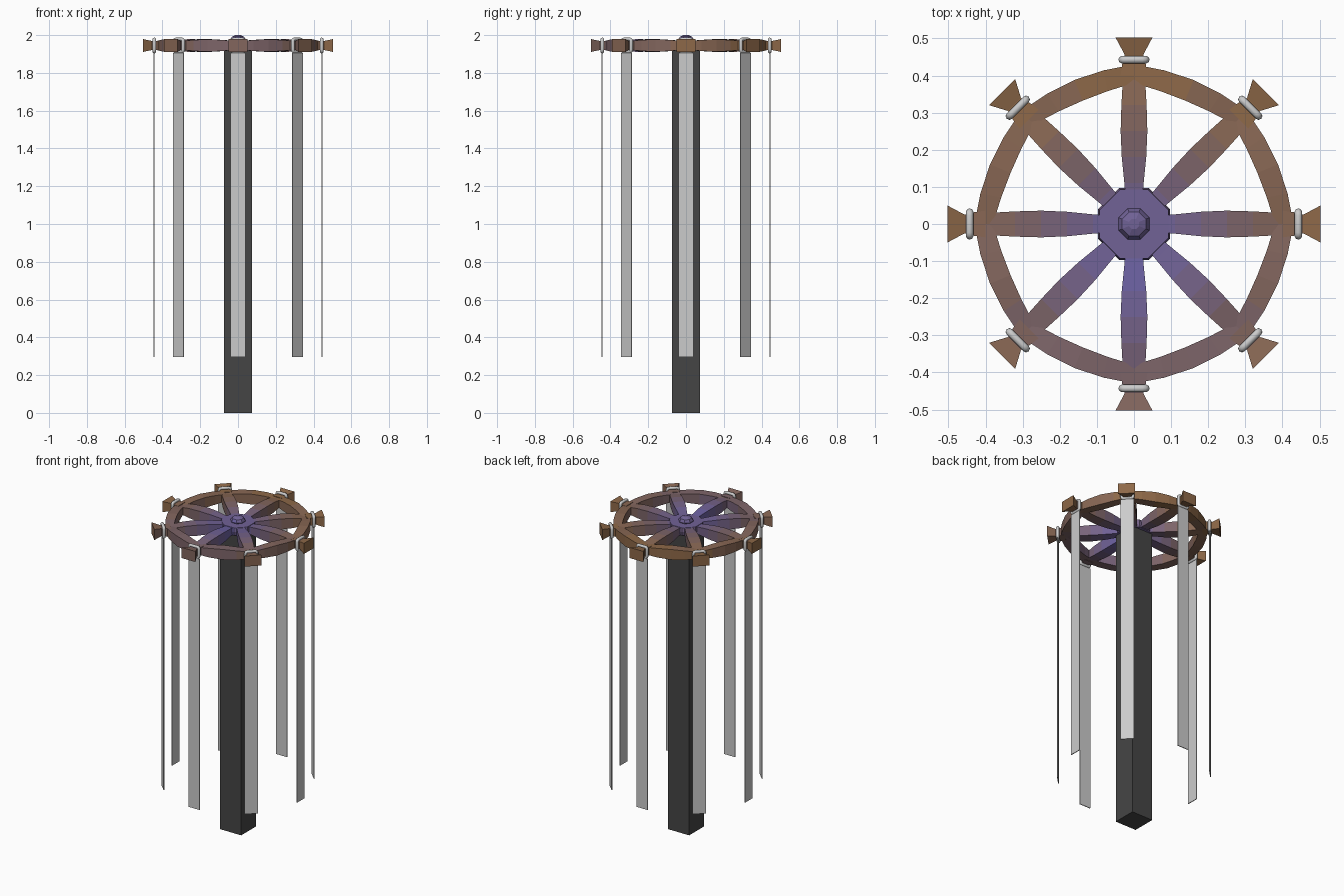
import bpy, bmesh
from math import sin, cos, pi, hypot
from mathutils import Matrix, Vector

if "Cube" in bpy.data.objects:
    bpy.data.objects.remove(bpy.data.objects["Cube"])

ZC = 1.945          # height of the wheel plane
N = 8               # spokes and hangers


def material(name, rgb):
    m = bpy.data.materials.new(name)
    m.diffuse_color = (*rgb, 1)
    m.use_nodes = True
    m.node_tree.nodes["Principled BSDF"].inputs["Base Color"].default_value = m.diffuse_color
    return m


# Violet-to-brown fade in eight steps
VIOLET, BROWN = Vector((0.15, 0.12, 0.36)), Vector((0.27, 0.14, 0.065))
MAUVE = Vector((0.21, 0.13, 0.13))
fade = []
for i in range(8):
    t = i / 7
    c = VIOLET.lerp(MAUVE, t / 0.6) if t < 0.6 else MAUVE.lerp(BROWN, (t - 0.6) / 0.4)
    fade.append(material(f"fade_{i}", c))
dark = material("dark_grey", (0.06, 0.06, 0.06))


def make(name, bm):
    bmesh.ops.recalc_face_normals(bm, faces=bm.faces)
    me = bpy.data.meshes.new(name)
    bm.to_mesh(me)
    bm.free()
    ob = bpy.data.objects.new(name, me)
    bpy.context.collection.objects.link(ob)
    return ob


def paint(ob):
    """Pick a fade step for each face by its distance from the hub."""
    for m in fade:
        ob.data.materials.append(m)
    for p in ob.data.polygons:
        d = hypot(p.center.x, p.center.y + 0.1)
        p.material_index = min(7, int(d / 0.55 * 8))


def loft(name, rings, closed=False, cap=True):
    """Skin a list of equal-length point rings."""
    bm = bmesh.new()
    vs = [[bm.verts.new(p) for p in r] for r in rings]
    n = len(vs[0])
    pairs = list(zip(vs, vs[1:])) + ([(vs[-1], vs[0])] if closed else [])
    for a, b in pairs:
        for k in range(n):
            bm.faces.new((a[k], a[(k + 1) % n], b[(k + 1) % n], b[k]))
    if cap and not closed:
        bm.faces.new(vs[0])
        bm.faces.new(vs[-1])
    return make(name, bm)


def beam(name, stations, ang):
    """Rectangular bar along a radius: (radius, half width, half height)."""
    rot = Matrix.Rotation(ang, 3, 'Z')
    ob = loft(name, [[rot @ Vector((r, sy * w, ZC + sz * h))
                      for sy, sz in ((-1, -1), (1, -1), (1, 1), (-1, 1))]
                     for r, w, h in stations])
    paint(ob)


def octagons(name, levels):
    """Stack of octagons: (radius, height)."""
    ob = loft(name, [[(r * cos((k + .5) * pi / 4), r * sin((k + .5) * pi / 4), z)
                      for k in range(8)] for r, z in levels])
    paint(ob)


def box(name, size, loc, ang=0):
    bm = bmesh.new()
    bmesh.ops.create_cube(bm, size=1, matrix=Matrix.Rotation(ang, 4, 'Z')
                          @ Matrix.Translation(loc) @ Matrix.Diagonal((*size, 1)))
    return make(name, bm)


# Post
post = box("post", (0.15, 0.15, 1.92), (0, 0, 0.96))
post.data.materials.append(dark)

# Hub and cap
octagons("hub", [(0.1, ZC - 0.025), (0.105, ZC), (0.1, ZC + 0.025)])
octagons("hub_cap", [(0.038, 1.96), (0.045, 1.975), (0.035, 1.992), (0.015, 2.0)])

# Rim: eight swelling segments, pinched at the spokes
section = [(0.430, 0.380, 0.022), (0.422, 0.365, 0.029),
           (0.420, 0.360, 0.033), (0.422, 0.365, 0.029)]
rings = []
for i in range(N * 4):
    a = i * 2 * pi / (N * 4)
    ro, ri, h = section[i % 4]
    rings.append([(r * cos(a), r * sin(a), ZC + z)
                  for r, z in ((ri, -h), (ro, -h), (ro, h), (ri, h))])
paint(loft("rim", rings, closed=True))

for i in range(N):
    a = i * 2 * pi / N
    # Spoke
    beam(f"spoke_{i}", [(0.06, 0.022, 0.02), (0.11, 0.026, 0.024), (0.18, 0.033, 0.031),
                        (0.25, 0.036, 0.034), (0.32, 0.034, 0.031), (0.39, 0.03, 0.022)], a)
    # Flared handle outside the rim
    beam(f"handle_{i}", [(0.40, 0.036, 0.026), (0.43, 0.032, 0.025),
                         (0.456, 0.025, 0.024), (0.503, 0.05, 0.034)], a)
    # Square band with a round section around the handle neck
    rot = Matrix.Rotation(a, 3, 'Z')
    band = []
    for sy, sz in ((-1, -1), (1, -1), (1, 1), (-1, 1)):
        for q in range(4):
            t = q * pi / 6 + {(1, 1): 0, (-1, 1): pi / 2,
                              (-1, -1): pi, (1, -1): 1.5 * pi}[(sy, sz)]
            ring = []
            for k in range(8):
                u = k * pi / 4
                d = 0.01 + 0.009 * cos(u)
                ring.append(rot @ Vector((0.443 + 0.01 * sin(u),
                                          sy * 0.023 + d * cos(t),
                                          ZC + sz * 0.023 + d * sin(t))))
            band.append(ring)
    ob = loft(f"band_{i}", band, closed=True)
    ob.data.shade_smooth()
    # Hanging strip
    box(f"strip_{i}", (0.005, 0.078, 1.61), (0.444, 0, 1.1), a)
